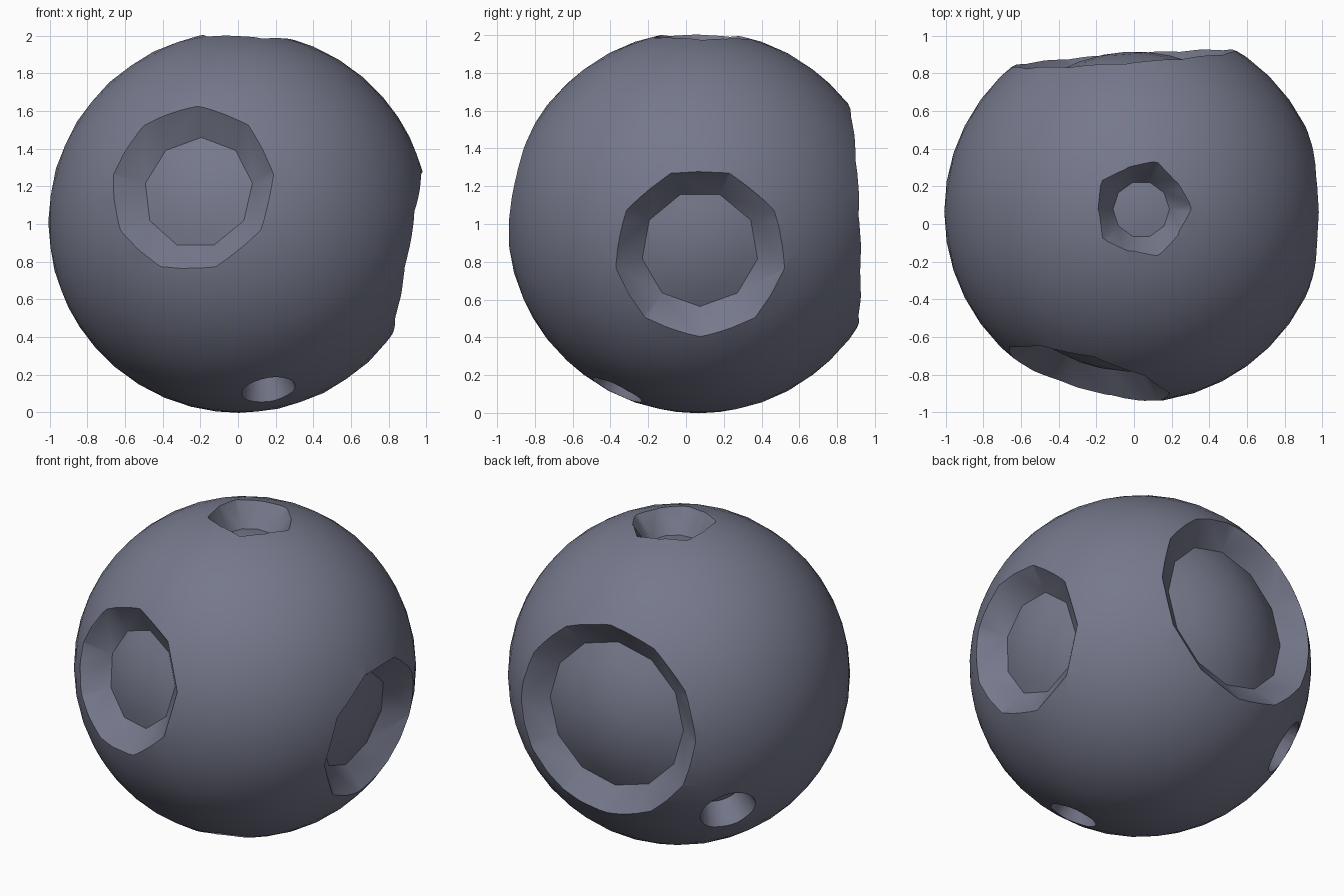
import bpy, bmesh, math
from mathutils import Vector

if "Cube" in bpy.data.objects:
    bpy.data.objects.remove(bpy.data.objects["Cube"])

CENTRE = Vector((0.005, 0.065, 1.01))
R_OUT, R_FLOOR = 1.012, 0.85

mat = bpy.data.materials.new("slate grey")
mat.diffuse_color = (0.18, 0.19, 0.26, 1)
mat.use_nodes = True
mat.node_tree.nodes["Principled BSDF"].inputs["Base Color"].default_value = mat.diffuse_color


def make_object(name, bm):
    me = bpy.data.meshes.new(name)
    bm.to_mesh(me)
    bm.free()
    ob = bpy.data.objects.new(name, me)
    bpy.context.collection.objects.link(ob)
    me.materials.append(mat)
    return ob


def crater_cutter(direction, up, rim, inner, sides, odd_scale=1.0):
    """Tapered plug whose lower end is a cap of the inner floor sphere."""
    n = Vector(direction).normalized()
    u = Vector(up)
    u = (u - n * u.dot(n)).normalized()
    v = n.cross(u)
    d_in = math.sqrt(R_FLOOR ** 2 - inner ** 2)
    cap = math.asin(inner / R_FLOOR)
    bm = bmesh.new()
    rings = [[] for _ in range(5)]
    for i in range(sides):
        a = 2 * math.pi * i / sides
        ray = u * math.cos(a) + v * math.sin(a)
        r = rim * (odd_scale if i % 2 else 1)
        d_rim = math.sqrt(R_OUT ** 2 - r ** 2)
        p_in = n * d_in + ray * inner
        step = n * d_rim + ray * r - p_in
        k = (R_OUT + 0.03 - d_in) / (d_rim - d_in)   # reach above the shell
        rings[0].append(bm.verts.new(CENTRE + p_in + step * k))
        for j in range(4):                            # rounded floor
            t = cap * (1 - j / 4)
            p = (n * math.cos(t) + ray * math.sin(t)) * R_FLOOR
            rings[j + 1].append(bm.verts.new(CENTRE + p))
    top = bm.verts.new(CENTRE + n * (R_OUT + 0.03))
    pole = bm.verts.new(CENTRE + n * R_FLOOR)
    for i in range(sides):
        j = (i + 1) % sides
        for a, b in zip(rings, rings[1:]):
            bm.faces.new((a[i], a[j], b[j], b[i]))
        bm.faces.new((rings[0][j], rings[0][i], top))
        bm.faces.new((rings[-1][i], rings[-1][j], pole))
    bmesh.ops.recalc_face_normals(bm, faces=bm.faces)
    ob = make_object("crater_cutter", bm)
    ob.hide_render = True
    return ob


# Round body
bm = bmesh.new()
bmesh.ops.create_icosphere(bm, subdivisions=4, radius=R_OUT)
bmesh.ops.translate(bm, verts=bm.verts, vec=CENTRE)
body = make_object("cratered_ball", bm)

# direction, reference axis for first corner, rim radius, floor radius, sides
craters = [
    ((-0.25, -0.87, 0.18), (0, 0, 1), 0.45, 0.30, 9),        # front
    ((0.88, 0.01, -0.16), (0, 0, -1), 0.455, 0.31, 9),       # right
    ((-0.07, 1.0, 0.04), (0, 0, 1), 0.605, 0.46, 12),        # back
    ((0.04, 0.015, 1.0), (1, 0, 0), 0.262, 0.15, 10, 0.9),   # top
    ((0.15, -0.41, -0.85), (1, 0, 0), 0.145, 0.095, 24),     # small, underside front
    ((-0.68, 0.48, -0.50), (0, 0, 1), 0.172, 0.125, 24),     # small, back left
]

# Cut every crater into the body
bpy.context.view_layer.objects.active = body
for c in craters:
    cutter = crater_cutter(*c)
    mod = body.modifiers.new("crater", 'BOOLEAN')
    mod.operation = 'DIFFERENCE'
    mod.solver = 'EXACT'
    mod.object = cutter
    bpy.ops.object.modifier_apply(modifier=mod.name)
    bpy.data.objects.remove(cutter)

# Smooth shading with crisp crater rims
bpy.ops.object.select_all(action='DESELECT')
body.select_set(True)
bpy.ops.object.shade_smooth_by_angle(angle=math.radians(50))
